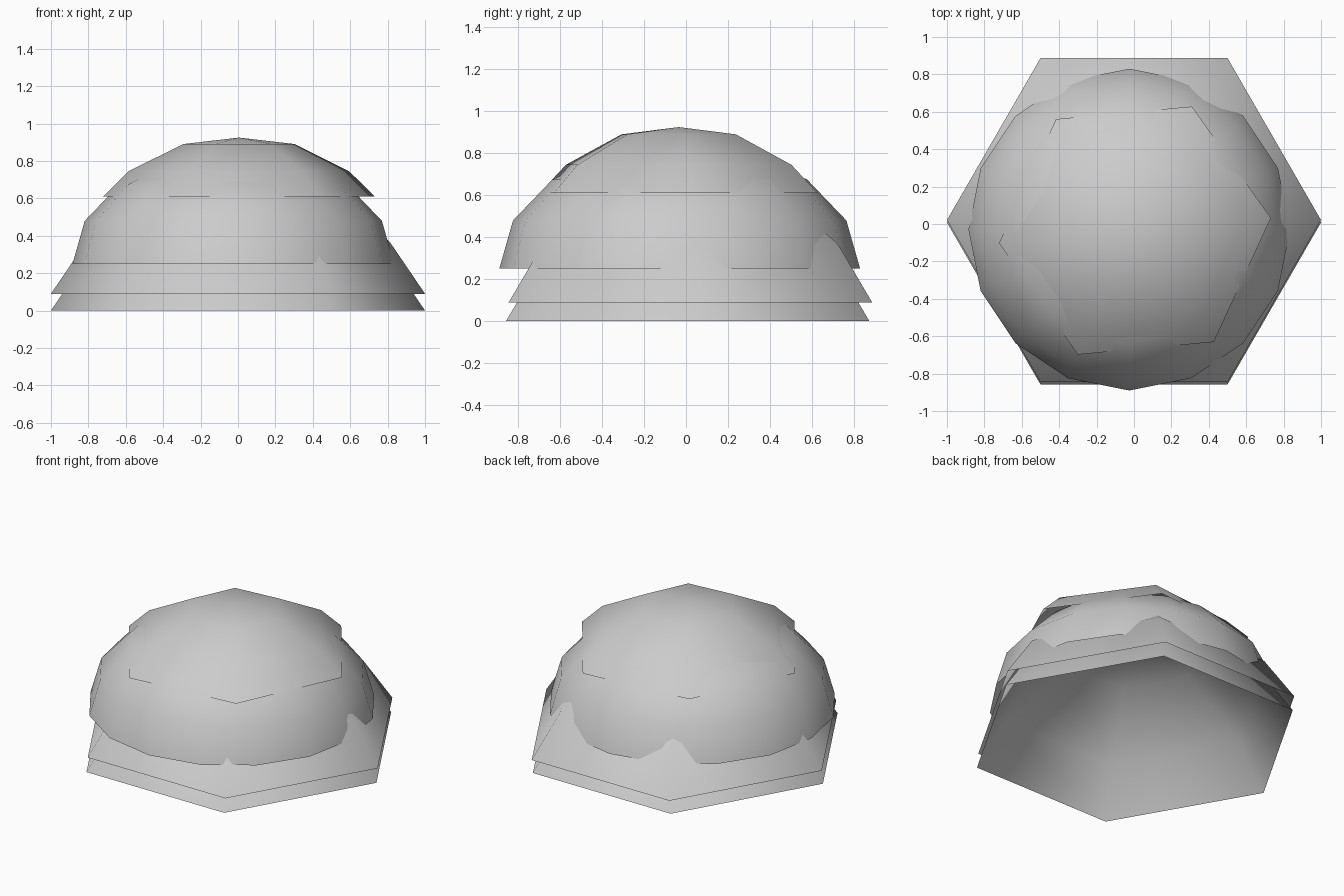
import bpy, bmesh, math

if "Cube" in bpy.data.objects:
    bpy.data.objects.remove(bpy.data.objects["Cube"])

# one plain grey for the whole stack
grey = bpy.data.materials.new("light_grey")
grey.diffuse_color = (0.6, 0.6, 0.6, 1)
grey.use_nodes = True
grey.node_tree.nodes["Principled BSDF"].inputs["Base Color"].default_value = grey.diffuse_color


def dome(name, center, radius, height, sides, profile, turn=0.0):
    """Open, smooth dome; profile is (radius, height) fractions, ending below the tip."""
    bm = bmesh.new()
    rings = []
    for r, h in profile:
        ring = []
        for i in range(sides):
            a = turn + 2 * math.pi * i / sides
            ring.append(bm.verts.new((r * radius * math.cos(a),
                                      r * radius * math.sin(a), h * height)))
        rings.append(ring)
    tip = bm.verts.new((0, 0, height))
    for i in range(sides):
        j = (i + 1) % sides
        for low, high in zip(rings, rings[1:]):
            bm.faces.new((low[i], low[j], high[j], high[i]))
        bm.faces.new((rings[-1][i], rings[-1][j], tip))
    for f in bm.faces:
        f.smooth = True
    mesh = bpy.data.meshes.new(name)
    bm.to_mesh(mesh)
    bm.free()
    mesh.materials.append(grey)
    obj = bpy.data.objects.new(name, mesh)
    obj.location = center
    bpy.context.collection.objects.link(obj)
    return obj


# coarse six-sided profile and a finer round one
coarse = [(1, 0), (0.81, 0.43), (0.41, 0.89)]
fine = [(math.cos(math.radians(a)), math.sin(math.radians(a))) for a in (0, 22.5, 45, 67.5)]

# stacked shells, lowest first
dome("bottom_shell", (0, 0.008, 0), 1.0, 0.65, 6, coarse)
dome("lower_shell", (0, 0.021, 0.09), 1.0, 0.65, 6, coarse)
dome("round_shell", (-0.025, -0.03, 0.25), 0.86, 0.60, 16, fine)
dome("top_cap", (0.005, -0.035, 0.61), 0.73, 0.315, 6, coarse, math.radians(5.3))
